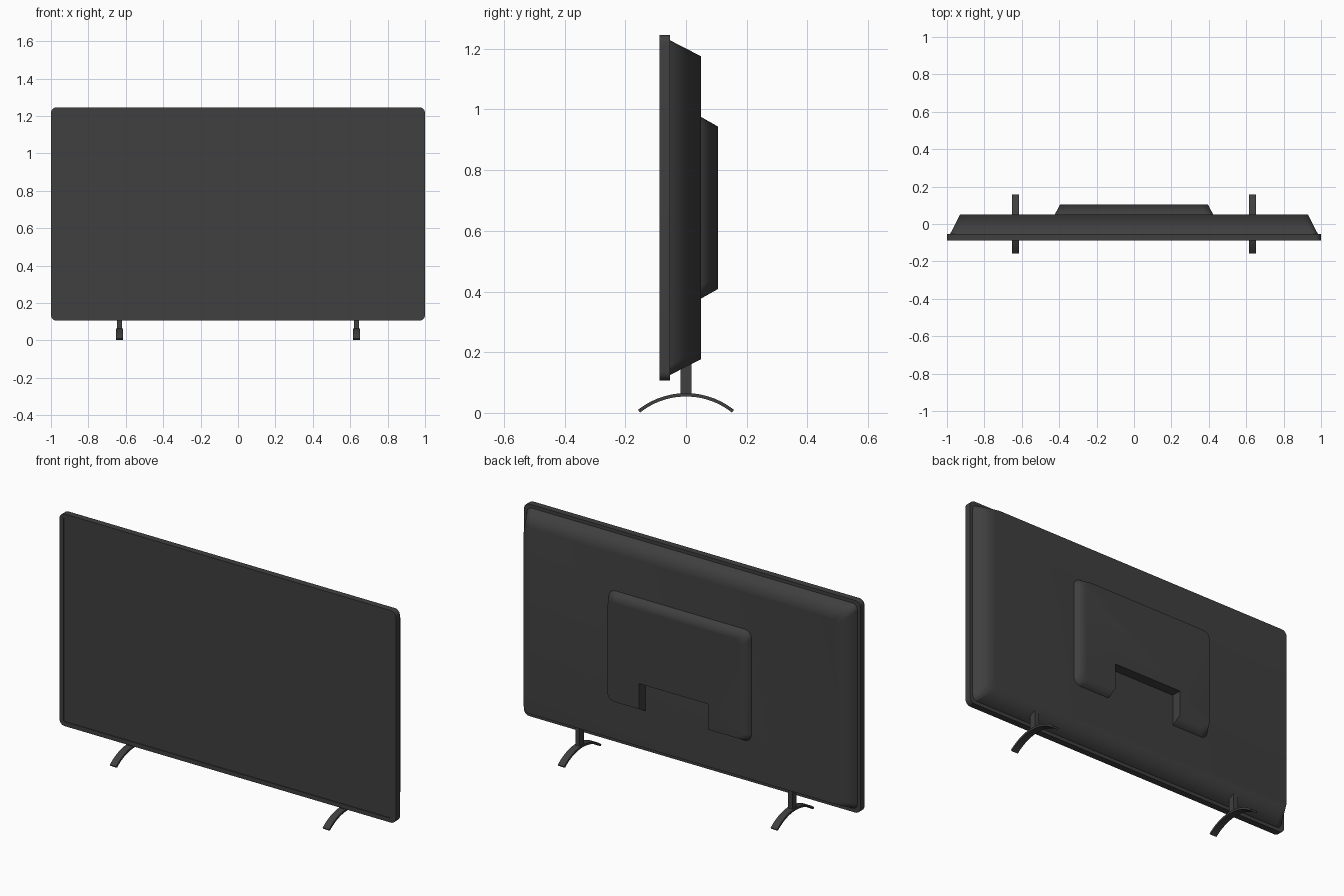
import bpy, bmesh
from math import sin, cos, pi, asin, radians

if "Cube" in bpy.data.objects:
    bpy.data.objects.remove(bpy.data.objects["Cube"])

dark = bpy.data.materials.new("dark_plastic")
dark.diffuse_color = (0.05, 0.05, 0.05, 1)
dark.use_nodes = True
dark.node_tree.nodes["Principled BSDF"].inputs["Base Color"].default_value = dark.diffuse_color


def rounded(hw, z0, z1, r, seg=6):
    """Rounded rectangle in xz, starting at the bottom right corner."""
    pts = []
    for cx, cz, a0 in ((hw - r, z0 + r, -pi / 2), (hw - r, z1 - r, 0),
                       (-hw + r, z1 - r, pi / 2), (-hw + r, z0 + r, pi)):
        for i in range(seg + 1):
            a = a0 + pi / 2 * i / seg
            pts.append((cx + r * cos(a), cz + r * sin(a)))
    return pts


def loft(name, rings, angle, weighted=False):
    """Join rings of 3D points with quads, cap both ends."""
    bm = bmesh.new()
    loops = [[bm.verts.new(p) for p in ring] for ring in rings]
    n = len(loops[0])
    for a, b in zip(loops, loops[1:]):
        for i in range(n):
            j = (i + 1) % n
            bm.faces.new((a[i], a[j], b[j], b[i]))
    bm.faces.new(loops[0])
    bm.faces.new(loops[-1])
    bmesh.ops.recalc_face_normals(bm, faces=bm.faces)
    me = bpy.data.meshes.new(name)
    bm.to_mesh(me)
    bm.free()
    ob = bpy.data.objects.new(name, me)
    bpy.context.collection.objects.link(ob)
    me.materials.append(dark)
    bpy.ops.object.select_all(action='DESELECT')
    ob.select_set(True)
    bpy.context.view_layer.objects.active = ob
    bpy.ops.object.shade_smooth_by_angle(angle=radians(angle))
    if weighted:
        mod = ob.modifiers.new("weighted", 'WEIGHTED_NORMAL')
        mod.keep_sharp = True
    return ob


def at_y(outline, y):
    return [(x, y, z) for x, z in outline]


# Bezel with the slightly recessed screen
outer = rounded(1.0, 0.106, 1.246, 0.03)
inner = rounded(0.977, 0.129, 1.223, 0.01)
loft("screen_frame", [at_y(outer, -0.053), at_y(outer, -0.088),
                      at_y(inner, -0.088), at_y(inner, -0.084)], 30)

# Tapered back shell
loft("back_shell", [at_y(rounded(0.983, 0.125, 1.228, 0.03), -0.053),
                    at_y(rounded(0.93, 0.177, 1.175, 0.03), 0.05)], 70, True)

# Electronics housing with a connector notch in its lower edge
rings = []
for hw, z0, z1, y in ((0.425, 0.376, 0.976, 0.048), (0.395, 0.408, 0.944, 0.105)):
    notch = [(-0.205, z0), (-0.205, 0.545), (0.205, 0.545), (0.205, z0)]
    rings.append(at_y(rounded(hw, z0, z1, 0.04) + notch, y))
loft("rear_housing", rings, 55 + 15, True)

# Arched feet and posts
R, T = 0.254, 0.011
half = asin(0.158 / R)
for side, sx in (("left", -1), ("right", 1)):
    cx = sx * 0.633
    arc = []
    for i in range(25):
        a = -half + 2 * half * i / 24
        ring = [(cx + dx, r * sin(a), 0.065 - R + r * cos(a))
                for dx, r in ((-0.019, R), (0.019, R), (0.019, R - T), (-0.019, R - T))]
        arc.append(ring)
    loft(side + "_foot", arc, 30)
    loft(side + "_post", [[(cx + dx * 0.013, dy * 0.018, z)
                           for dx, dy in ((-1, -1), (1, -1), (1, 1), (-1, 1))]
                          for z in (0.058, 0.19)], 30)
